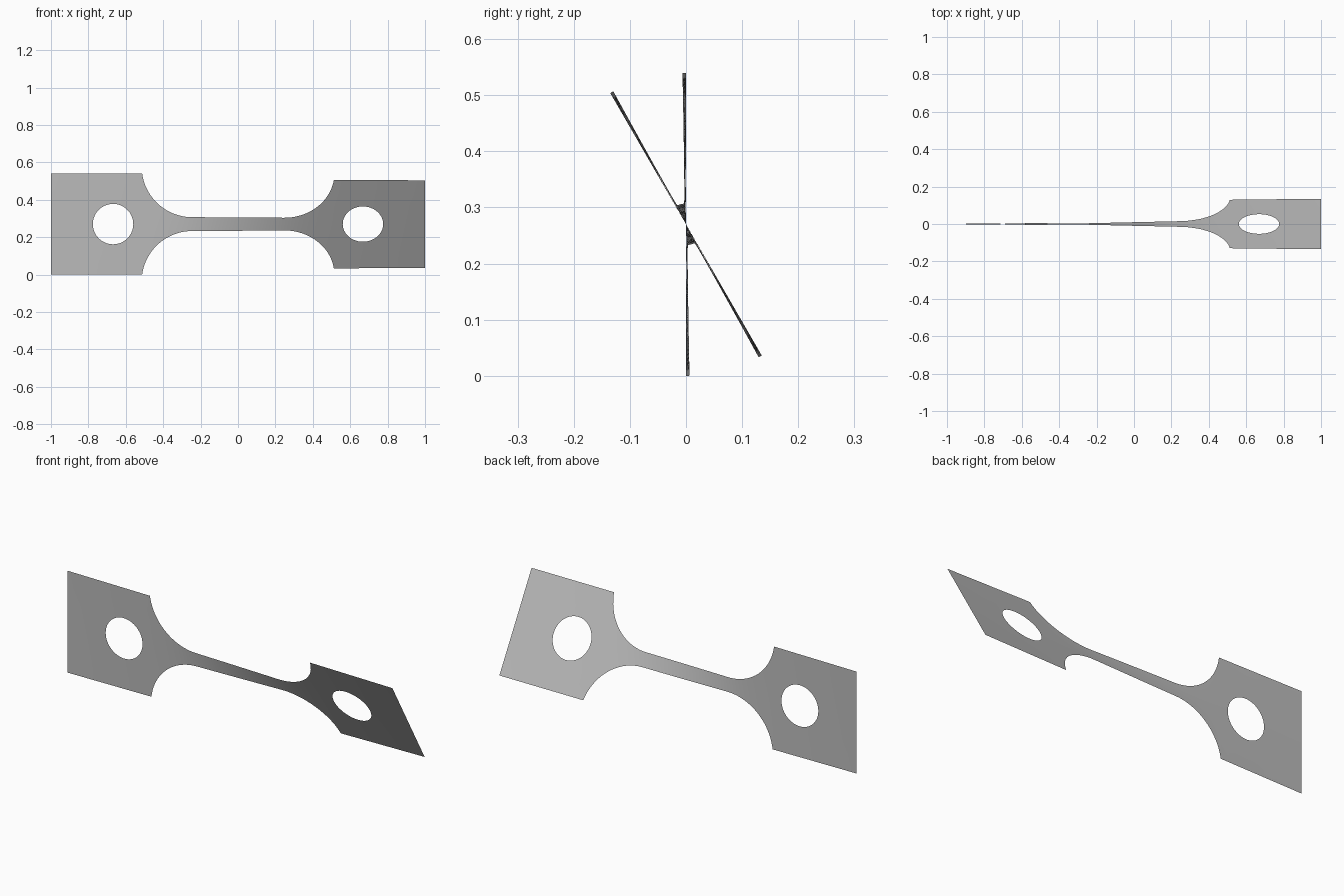
import bpy, bmesh
from math import sin, cos, pi, sqrt, radians, acos

if "Cube" in bpy.data.objects:
    bpy.data.objects.remove(bpy.data.objects["Cube"], do_unlink=True)

GRIP, NECK = 0.27, 0.037            # half widths
FILLET, FILLET_X = 0.27, 0.245      # fillet radius and where it starts
HOLE, HOLE_X = 0.108, 0.668
TWIST = radians(30)


def outline(x):
    """Half width of the strip."""
    d = abs(x) - FILLET_X
    if d <= 0:
        return NECK
    if d >= FILLET:
        return GRIP
    return min(GRIP, NECK + FILLET - sqrt(FILLET ** 2 - d * d))


def hole(x):
    """Half height of the hole opening."""
    return sqrt(max(0, HOLE ** 2 - (abs(x) - HOLE_X) ** 2))


# Stations along one half: neck, fillet, grip, hole and end
end_angle = acos((NECK + FILLET - GRIP) / FILLET)
half = [FILLET_X * i / 16 for i in range(17)]
half += [FILLET_X + FILLET * sin(end_angle * i / 20) for i in range(1, 21)]
half += [HOLE_X - HOLE * cos(pi * i / 32) for i in range(33)]
half += [0.85, 0.92, 1.0]
stations = [-x for x in reversed(half[1:])] + half

# The narrow neck takes most of the twist
turn = [0.0]
for a, b in zip(stations, stations[1:]):
    turn.append(turn[-1] + (b - a) / outline((a + b) / 2) ** 1.3)
turn = [TWIST * t / turn[-1] for t in turn]

# Twisted sheet, an upper and a lower strip around the holes
bm = bmesh.new()
for side in (1, -1):
    previous = None
    for x, a in zip(stations, turn):
        low, high = hole(x), outline(x)
        column = []
        for i in range(4):
            s = side * (low + (high - low) * i / 3)
            column.append(bm.verts.new((x, -s * sin(a), GRIP + s * cos(a))))
        if previous:
            for i in range(3):
                quad = [previous[i], column[i], column[i + 1], previous[i + 1]]
                bm.faces.new(quad if side > 0 else quad[::-1])
        previous = column
bmesh.ops.remove_doubles(bm, verts=bm.verts, dist=1e-5)
for face in bm.faces:
    face.smooth = True

mesh = bpy.data.meshes.new("twisted_strip")
bm.to_mesh(mesh)
bm.free()
strip = bpy.data.objects.new("twisted_strip", mesh)
bpy.context.collection.objects.link(strip)

# Plain grey metal
grey = bpy.data.materials.new("plain_grey")
grey.use_nodes = True
colour = (0.5, 0.5, 0.5, 1)
grey.diffuse_color = colour
grey.node_tree.nodes["Principled BSDF"].inputs["Base Color"].default_value = colour
mesh.materials.append(grey)
